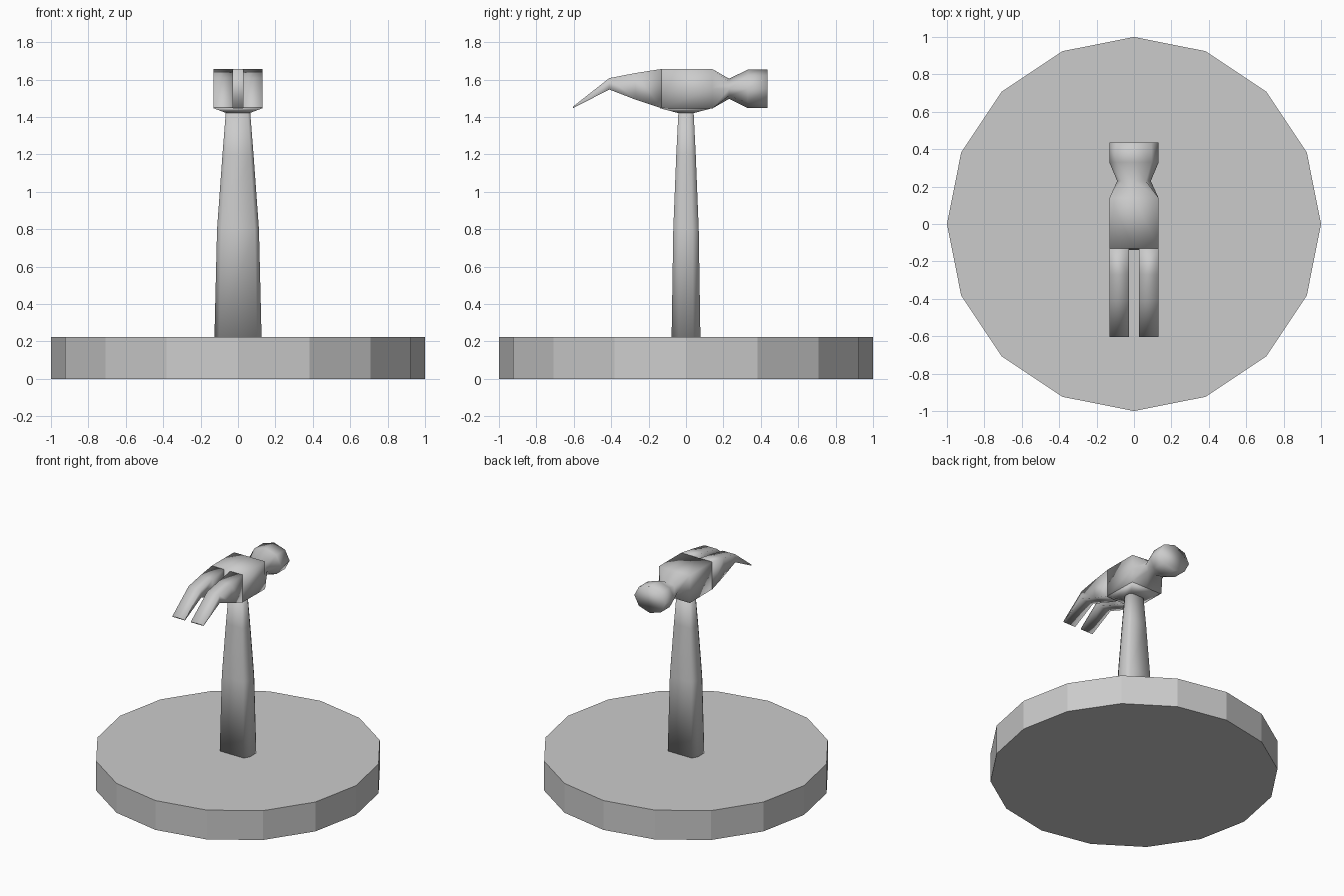
import bpy, bmesh, math

if "Cube" in bpy.data.objects:
    bpy.data.objects.remove(bpy.data.objects["Cube"])


def finish(bm, name, smooth=True):
    bmesh.ops.recalc_face_normals(bm, faces=bm.faces)
    for f in bm.faces:
        f.smooth = smooth
    mesh = bpy.data.meshes.new(name)
    bm.to_mesh(mesh)
    bm.free()
    obj = bpy.data.objects.new(name, mesh)
    bpy.context.collection.objects.link(obj)
    return obj


def loft(name, rings):
    """Skin a list of equal-length point rings and cap both ends."""
    bm = bmesh.new()
    loops = [[bm.verts.new(p) for p in ring] for ring in rings]
    n = len(loops[0])
    for a, b in zip(loops, loops[1:]):
        for i in range(n):
            j = (i + 1) % n
            bm.faces.new((a[i], a[j], b[j], b[i]))
    bm.faces.new(loops[0])
    bm.faces.new(loops[-1])
    return finish(bm, name)


def head_ring(y, hx, z0, z1, corner):
    """Eight points across y: corner 1 is a rectangle, 0.707 an octagon."""
    zc, hz, c = (z0 + z1) / 2, (z1 - z0) / 2, corner
    unit = [(1, 0), (c, c), (0, 1), (-c, c), (-1, 0), (-c, -c), (0, -1), (c, -c)]
    return [(u * hx, y, zc + v * hz) for u, v in unit]


def handle_ring(z, hx, hy):
    """Rectangle with chamfered corners."""
    unit = [(1, -.5), (1, .5), (.8, 1), (-.8, 1), (-1, .5), (-1, -.5), (-.8, -1), (.8, -1)]
    return [(u * hx, v * hy, z) for u, v in unit]


def rect(x, y, z):
    return [(-x, -y, z), (x, -y, z), (x, y, z), (-x, y, z)]


# Round plinth
bm = bmesh.new()
bmesh.ops.create_cone(bm, cap_ends=True, segments=16, radius1=1, radius2=1, depth=0.225)
bmesh.ops.translate(bm, verts=bm.verts, vec=(0, 0, 0.1125))
finish(bm, "base", smooth=False)

# Tapered handle
loft("handle", [handle_ring(0.225, .126, .077), handle_ring(0.8, .112, .068),
                handle_ring(1.2, .083, .052), handle_ring(1.44, .064, .04)])

# Collar under the head where the handle enters
loft("head_collar", [rect(.065, .045, 1.422), rect(.131, .14, 1.447)])

# Head: square cheek, narrow neck, round striking face
R = math.sqrt(.5)
loft("head", [head_ring(-.13, .131, 1.447, 1.657, 1),
              head_ring(.14, .131, 1.445, 1.657, 1),
              head_ring(.23, .09, 1.497, 1.605, R),
              head_ring(.33, .132, 1.447, 1.653, R),
              head_ring(.437, .132, 1.447, 1.653, R)])

# Claw: one prong, mirrored across the slot
profile = [(-.13, 1.447, 1.657), (-.27, 1.493, 1.635), (-.41, 1.547, 1.608), (-.605, 1.447, 1.455)]
claw = loft("claw", [[(.026, y, lo), (.131, y, lo), (.131, y, hi), (.026, y, hi)]
                     for y, lo, hi in profile])
claw.modifiers.new("Mirror", 'MIRROR')
